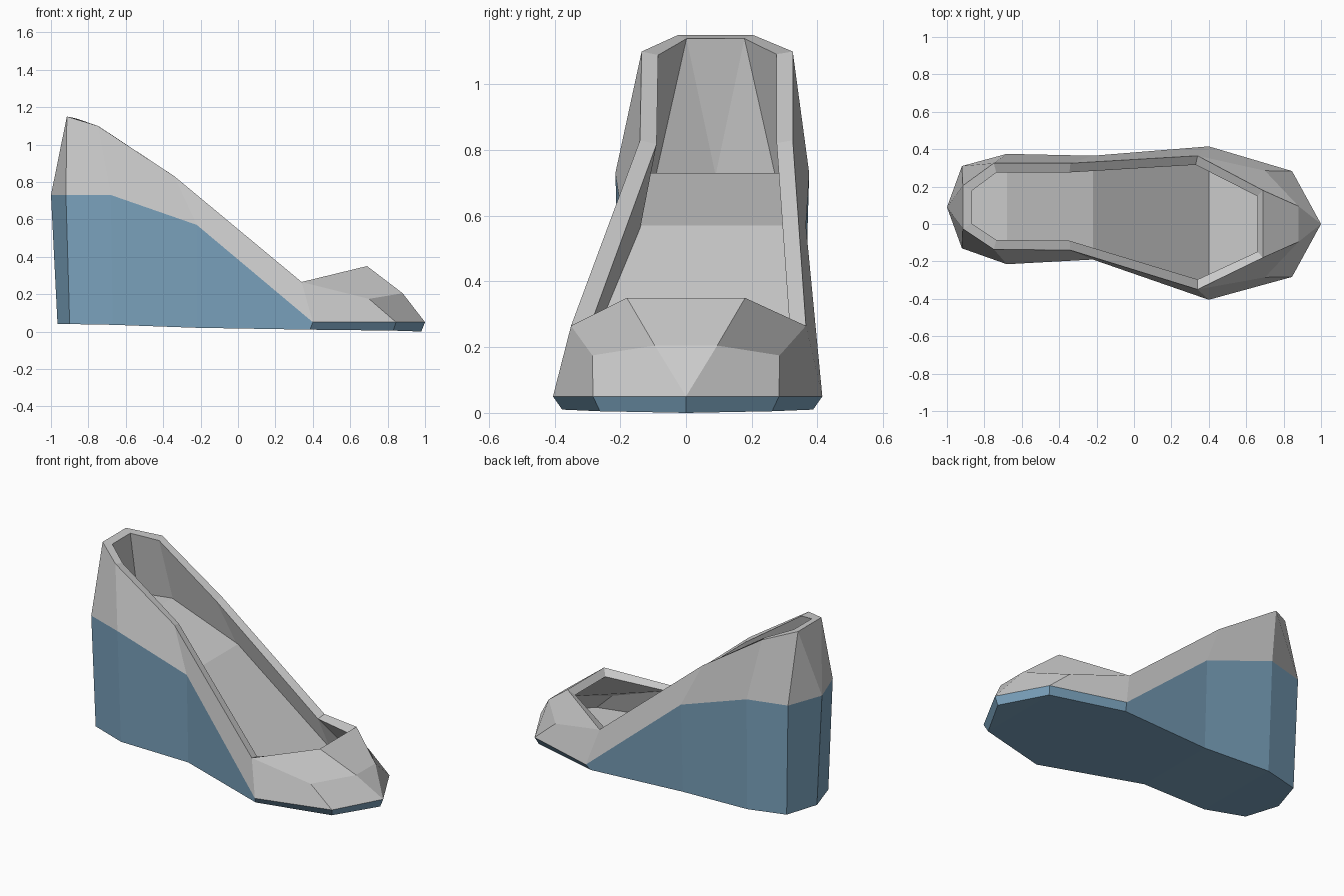
import bpy, bmesh

if "Cube" in bpy.data.objects:
    bpy.data.objects.remove(bpy.data.objects["Cube"])

# Stations along the shoe: x, centre y, half width, z
TOP = [(-1, .09, 0, .73), (-.92, .09, .22, .73), (-.68, .08, .295, .73), (-.22, .0875, .2775, .57),
       (.40, .005, .41, .05), (.845, 0, .283, .05), (1, 0, 0, .05)]
BOTTOM = [(-.965, .09, 0, .04), (-.90, .09, .205, .04), (-.67, .08, .275, .036), (-.22, .085, .26, .02),
          (.385, .005, .382, .01), (.83, 0, .262, .005), (.98, 0, 0, 0)]
RIM = [(-.915, .09, .115, 1.15), (-.75, .095, .23, 1.10), (-.34, .0925, .2325, .83),
       (.34, .0075, .3575, .265), (.69, 0, .18, .35)]
TOE = [(.70, 0, .285, .175), (.88, 0, .095, .205)]


def pairs(bm, stations):
    """Left and right vertices per station; one shared vertex where the width is zero."""
    out = []
    for x, c, w, z in stations:
        a = bm.verts.new((x, c - w, z))
        out.append((a, bm.verts.new((x, c + w, z)) if w else a))
    return out


def face(bm, *verts):
    bm.faces.new(list(dict.fromkeys(verts)))


def finish(bm, name):
    bmesh.ops.recalc_face_normals(bm, faces=bm.faces[:])
    mesh = bpy.data.meshes.new(name)
    bm.to_mesh(mesh)
    bm.free()
    ob = bpy.data.objects.new(name, mesh)
    bpy.context.collection.objects.link(ob)
    return ob


# Wedge sole: lofted between the ground outline and the footbed outline
bm = bmesh.new()
t, b = pairs(bm, TOP), pairs(bm, BOTTOM)
for i in range(len(t) - 1):
    for s in (0, 1):
        face(bm, b[i][s], b[i + 1][s], t[i + 1][s], t[i][s])
    for ring in (t, b):
        face(bm, ring[i][0], ring[i + 1][0], ring[i + 1][1], ring[i][1])
sole = finish(bm, "wedge_sole")
blue = bpy.data.materials.new("sole_blue")
blue.diffuse_color = (.20, .37, .52, 1)
blue.use_nodes = True
blue.node_tree.nodes["Principled BSDF"].inputs["Base Color"].default_value = blue.diffuse_color
sole.data.materials.append(blue)
# Footbed faces on top stay grey
grey = bpy.data.materials.new("footbed_grey")
grey.diffuse_color = (.6, .6, .6, 1)
grey.use_nodes = True
grey.node_tree.nodes["Principled BSDF"].inputs["Base Color"].default_value = grey.diffuse_color
sole.data.materials.append(grey)
for p in sole.data.polygons:
    if p.normal.z > .3:
        p.material_index = 1

# Upper: thin shell from the footbed edge to the opening, with a faceted toe cap
bm = bmesh.new()
t, r, m = pairs(bm, TOP), pairs(bm, RIM), pairs(bm, TOE)
for s in (0, 1):
    face(bm, t[0][s], t[1][s], r[0][s])
    for i in range(3):
        face(bm, t[i + 1][s], t[i + 2][s], r[i + 1][s], r[i][s])
    face(bm, t[4][s], t[5][s], m[0][s], r[3][s])
    face(bm, r[3][s], m[0][s], m[1][s], r[4][s])
    face(bm, t[5][s], t[6][s], m[1][s], m[0][s])
face(bm, t[0][0], r[0][0], r[0][1])
face(bm, t[6][0], m[1][0], m[1][1])
face(bm, r[4][0], m[1][0], m[1][1], r[4][1])
upper = finish(bm, "shoe_upper")
shell = upper.modifiers.new("thickness", 'SOLIDIFY')
shell.thickness = .05
shell.offset = -1
shell.use_even_offset = True
